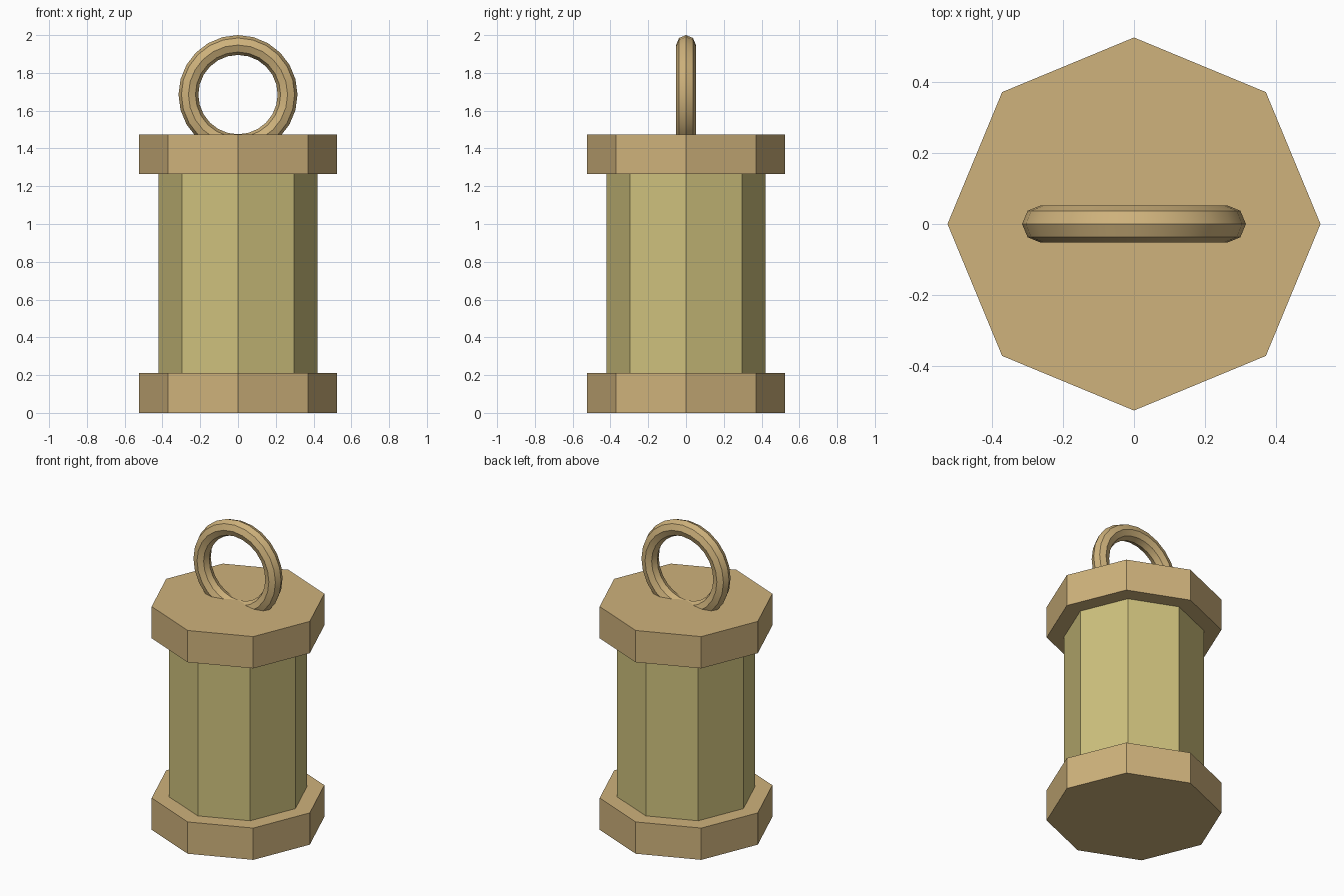
import bpy
import math

cube = bpy.data.objects.get("Cube")
if cube:
    bpy.data.objects.remove(cube, do_unlink=True)


def make_material(name, rgb):
    mat = bpy.data.materials.new(name)
    mat.use_nodes = True
    color = (*rgb, 1.0)
    mat.diffuse_color = color
    bsdf = next(n for n in mat.node_tree.nodes if n.type == 'BSDF_PRINCIPLED')
    bsdf.inputs["Base Color"].default_value = color
    return mat


tan = make_material("warm tan", (0.62, 0.445, 0.20))
olive = make_material("pale olive", (0.62, 0.535, 0.205))


def octagon(name, radius, bottom, top, mat):
    """Eight-sided prism with corners on the x and y axes."""
    bpy.ops.mesh.primitive_cylinder_add(
        vertices=8, radius=radius, depth=top - bottom,
        location=(0, 0, (bottom + top) / 2))
    obj = bpy.context.object
    obj.name = name
    obj.data.materials.append(mat)
    return obj


# Base, body and lid
CAP_RADIUS, CAP_HEIGHT, LID_TOP = 0.525, 0.21, 1.475
octagon("base_cap", CAP_RADIUS, 0, CAP_HEIGHT, tan)
octagon("body", 0.42, CAP_HEIGHT, LID_TOP - CAP_HEIGHT, olive)
octagon("top_cap", CAP_RADIUS, LID_TOP - CAP_HEIGHT, LID_TOP, tan)

# Upright hanging ring, its lower rim sunk into the lid
bpy.ops.mesh.primitive_torus_add(
    major_segments=24, minor_segments=8,
    major_radius=0.2625, minor_radius=0.0525,
    location=(0, 0, 1.685), rotation=(math.pi / 2, 0, 0))
ring = bpy.context.object
ring.name = "hanging_ring"
ring.data.materials.append(tan)
bpy.ops.object.shade_smooth_by_angle(angle=math.radians(30))
